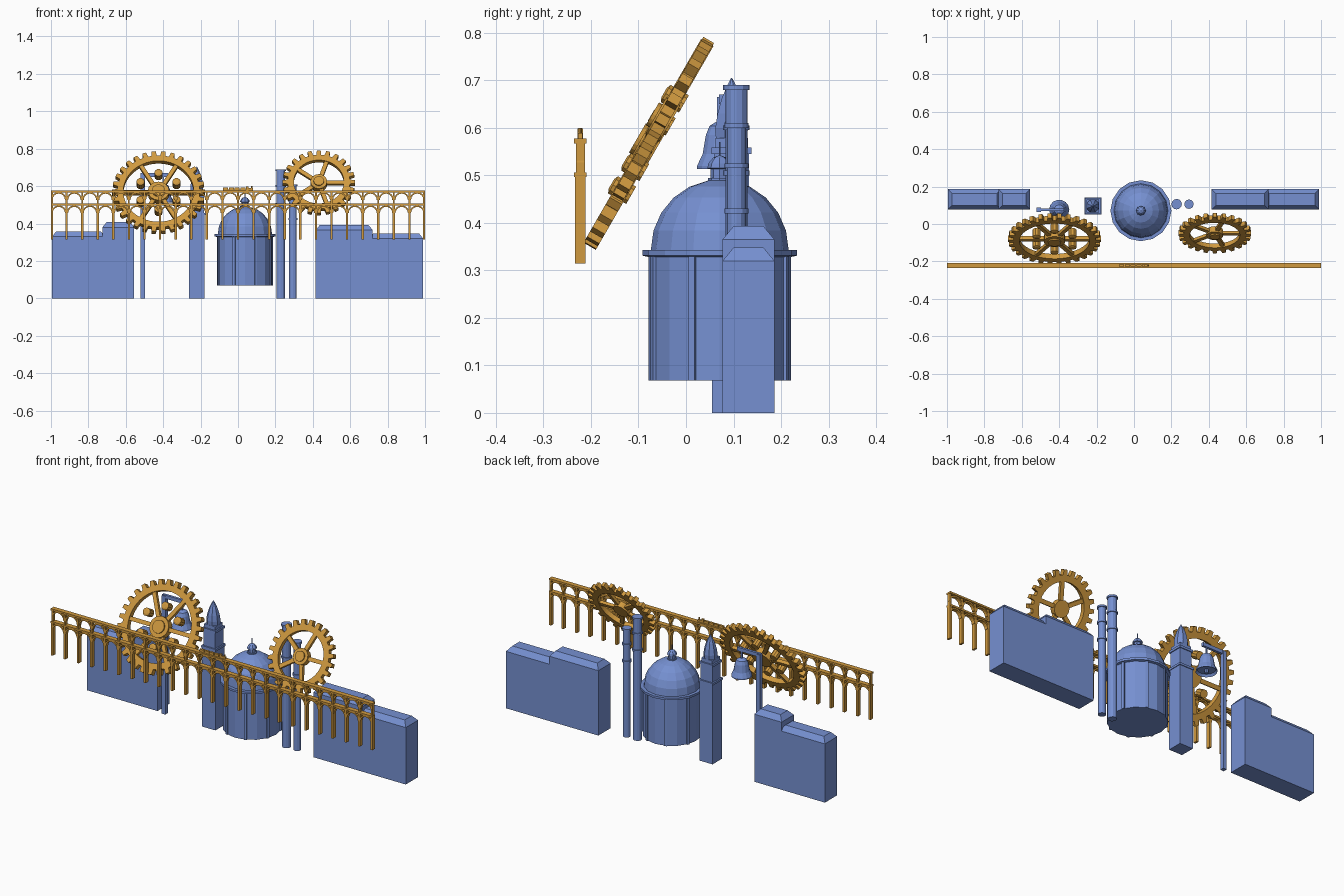
import bpy, bmesh
from math import sin, cos, pi, radians
from mathutils import Matrix, Vector

if "Cube" in bpy.data.objects:
    bpy.data.objects.remove(bpy.data.objects["Cube"])


def material(name, rgb):
    m = bpy.data.materials.new(name)
    m.diffuse_color = (*rgb, 1)
    m.use_nodes = True
    m.node_tree.nodes["Principled BSDF"].inputs["Base Color"].default_value = m.diffuse_color
    return m


BLUE = material("slate_blue", (0.18, 0.28, 0.64))
GOLD = material("brass", (0.63, 0.32, 0.05))


def finish(name, bm, mat, matrix=Matrix()):
    bmesh.ops.recalc_face_normals(bm, faces=bm.faces)
    me = bpy.data.meshes.new(name)
    bm.to_mesh(me)
    bm.free()
    me.materials.append(mat)
    ob = bpy.data.objects.new(name, me)
    ob.matrix_world = matrix
    bpy.context.collection.objects.link(ob)
    return ob


def box(bm, x0, x1, y0, y1, z0, z1, inset=0.0):
    """Box, optionally with the top drawn in by inset."""
    lo = [(x0, y0), (x1, y0), (x1, y1), (x0, y1)]
    i = inset
    hi = [(x0 + i, y0 + i), (x1 - i, y0 + i), (x1 - i, y1 - i), (x0 + i, y1 - i)]
    a = [bm.verts.new((*p, z0)) for p in lo]
    b = [bm.verts.new((*p, z1)) for p in hi]
    bm.faces.new(a)
    bm.faces.new(b)
    for k in range(4):
        n = (k + 1) % 4
        bm.faces.new((a[k], a[n], b[n], b[k]))


def lathe(bm, profile, sides, cx=0, cy=0, turn=0.0):
    """Closed solid of revolution from (radius, z) points."""
    rings = [[bm.verts.new((cx + r * cos(turn + 2 * pi * k / sides),
                            cy + r * sin(turn + 2 * pi * k / sides), z))
              for k in range(sides)] for r, z in profile]
    for a, b in zip(rings, rings[1:]):
        for k in range(sides):
            n = (k + 1) % sides
            bm.faces.new((a[k], a[n], b[n], b[k]))
    bm.faces.new(rings[0])
    bm.faces.new(rings[-1])


def strip(bm, outer, inner, depth, closed):
    """Band between two point lists, extruded by the depth vector."""
    d = Vector(depth)
    loops = [[bm.verts.new(Vector(p) + o) for p in pts]
             for pts, o in ((outer, d * 0), (inner, d * 0), (inner, d), (outer, d))]
    n = len(outer)
    for k in range(n if closed else n - 1):
        j = (k + 1) % n
        for s in range(4):
            a, b = loops[s], loops[(s + 1) % 4]
            bm.faces.new((a[k], a[j], b[j], b[k]))
    if not closed:
        for k in (0, n - 1):
            bm.faces.new([l[k] for l in loops])


# Stepped side buildings with bevelled roofs: x0, x1, eave height
for name, blocks in {
    "left_building": [(-0.995, -0.71, 0.33), (-0.725, -0.555, 0.38)],
    "right_building": [(0.415, 0.72, 0.365), (0.70, 0.99, 0.32)],
}.items():
    bm = bmesh.new()
    for x0, x1, z in blocks:
        box(bm, x0, x1, 0.077, 0.186, 0, z)
        box(bm, x0, x1, 0.077, 0.186, z, z + 0.028, 0.023)
    finish(name, bm, BLUE)

# Square tower with cornices and pointed spire
bm = bmesh.new()
tx, ty = -0.22, 0.096
for h, z0, z1 in ((0.041, 0, 0.445), (0.045, 0.445, 0.457), (0.037, 0.457, 0.545),
                  (0.042, 0.545, 0.558), (0.034, 0.558, 0.578)):
    box(bm, tx - h, tx + h, ty - h, ty + h, z0, z1)
finish("tower", bm, BLUE)
bm = bmesh.new()
lathe(bm, [(0.036, 0.578), (0.037, 0.60), (0.032, 0.63), (0.023, 0.66), (0.012, 0.685),
           (0.001, 0.705)], 8, tx, ty, pi / 8)
finish("tower_spire", bm, BLUE)

# Domed hall with drum, pilasters, cornice and lantern
dx, dy = 0.037, 0.071
bm = bmesh.new()
lathe(bm, [(0.150, 0.068), (0.150, 0.328), (0.163, 0.331), (0.163, 0.343), (0.145, 0.343)],
      16, dx, dy)
finish("dome_drum", bm, BLUE)
bm = bmesh.new()
dome = [(0.145 * cos(radians(a)), 0.343 + 0.148 * sin(radians(a))) for a in range(0, 81, 16)]
lathe(bm, dome + [(0.01, 0.491)], 16, dx, dy)
finish("dome", bm, BLUE)
bm = bmesh.new()
lathe(bm, [(0.025, 0.48), (0.025, 0.494), (0.019, 0.494), (0.019, 0.513), (0.026, 0.515),
           (0.024, 0.525), (0.014, 0.537), (0.002, 0.542), (0.002, 0.57)], 8, dx, dy)
finish("dome_lantern", bm, BLUE)
bm = bmesh.new()
for k in range(8):
    start = len(bm.verts)
    box(bm, 0.14, 0.155, -0.007, 0.007, 0.068, 0.331)
    bm.verts.ensure_lookup_table()
    m = Matrix.Translation((dx, dy, 0)) @ Matrix.Rotation(radians(22.5 + 45 * k), 4, 'Z')
    bmesh.ops.transform(bm, matrix=m, verts=bm.verts[start:])
finish("drum_pilasters", bm, BLUE)

# Chimneys with collars
for name, x, y, r, top in (("tall_chimney", 0.228, 0.106, 0.023, 0.69),
                           ("short_chimney", 0.294, 0.106, 0.020, 0.61)):
    bm = bmesh.new()
    prof = [(r, 0)]
    for z in (top - 0.19, top - 0.095, top - 0.01):
        prof += [(r, z), (r + 0.005, z), (r + 0.005, z + 0.01), (r, z + 0.01)]
    lathe(bm, prof[:-1], 12, x, y)
    finish(name, bm, BLUE)

# Bell on its gallows post
bm = bmesh.new()
box(bm, -0.52, -0.498, 0.065, 0.087, 0, 0.665)
box(bm, -0.52, -0.375, 0.069, 0.083, 0.65, 0.67)
box(bm, -0.404, -0.396, 0.072, 0.080, 0.60, 0.655)
finish("bell_post", bm, BLUE)
bm = bmesh.new()
lathe(bm, [(0.045, 0.525), (0.054, 0.513), (0.054, 0.52), (0.042, 0.545), (0.035, 0.585),
           (0.027, 0.604), (0.012, 0.613)], 14, -0.40, 0.076)
lathe(bm, [(0.01, 0.505), (0.01, 0.53)], 8, -0.40, 0.076)
finish("bell", bm, BLUE)


# Cog wheels leaning back by thirty degrees
def gear(name, loc, R, teeth, spokes, thick, pegs):
    bm = bmesh.new()
    root, inner, h = R - 0.027, R - 0.06, thick / 2
    outer, hole = [], []
    for k in range(teeth):
        for f, r in ((-0.30, root), (-0.2, R), (0.2, R), (0.30, root)):
            a = 2 * pi * (k + f) / teeth
            outer.append((r * cos(a), r * sin(a), -h))
            hole.append((inner * cos(a), inner * sin(a), -h))
    strip(bm, outer, hole, (0, 0, thick), True)
    for k in range(spokes):
        start = len(bm.verts)
        box(bm, 0.02, inner + 0.008, -0.011, 0.011, -h * 0.65, h * 0.65)
        bm.verts.ensure_lookup_table()
        bmesh.ops.rotate(bm, verts=bm.verts[start:],
                         matrix=Matrix.Rotation(2 * pi * k / spokes, 3, 'Z'))
    hub = R * 0.23
    lathe(bm, [(hub, -h - 0.004), (hub, h + 0.004), (hub * 0.62, h + 0.004),
               (hub * 0.62, h + 0.012)], 16)
    if pegs:
        for k in range(6):
            a = radians(30 + 60 * k)
            lathe(bm, [(0.022, -0.022), (0.022, 0.022), (0.012, 0.026)], 10,
                  0.111 * cos(a), 0.111 * sin(a))
    finish(name, bm, GOLD, Matrix.Translation(loc) @ Matrix.Rotation(radians(60), 4, 'X'))


gear("large_gear", (-0.425, -0.079, 0.565), 0.248, 30, 6, 0.03, True)
gear("small_gear", (0.432, -0.049, 0.617), 0.194, 24, 5, 0.026, False)

# Two-tier viaduct: rails, legs and arches
bays, by = 24, -0.2225
step = 2 / bays
bm = bmesh.new()
box(bm, -1, 1, by - 0.0135, by + 0.0135, 0.496, 0.506)
box(bm, -1, 1, by - 0.0135, by + 0.0135, 0.567, 0.577)
finish("viaduct_decks", bm, GOLD)
bm = bmesh.new()
for k in range(bays + 1):
    x = max(-0.994, min(0.994, -1 + k * step))
    box(bm, x - 0.006, x + 0.006, by - 0.0115, by + 0.0115, 0.314, 0.497)
    box(bm, x - 0.0045, x + 0.0045, by - 0.0095, by + 0.0095, 0.505, 0.568)
finish("viaduct_legs", bm, GOLD)
bm = bmesh.new()
for k in range(bays):
    x = -1 + (k + 0.5) * step
    for z, d in ((0.456, 0.021), (0.527, 0.017)):
        arcs = [[(x + r * cos(pi * i / 8), by - d / 2, z + r * sin(pi * i / 8))
                 for i in range(9)] for r in (0.041, 0.033)]
        strip(bm, *arcs, (0, d, 0), False)
finish("viaduct_arches", bm, GOLD)

# Little train on the upper deck
bm = bmesh.new()
for k in range(4):
    x = -0.08 + k * 0.031
    box(bm, x, x + 0.027, by - 0.006, by + 0.006, 0.579, 0.593)
box(bm, 0.044, 0.056, by - 0.006, by + 0.006, 0.577, 0.598)
box(bm, 0.056, 0.08, by - 0.005, by + 0.005, 0.577, 0.589)
lathe(bm, [(0.003, 0.588), (0.004, 0.60)], 8, 0.073, by)
box(bm, -0.08, 0.08, by - 0.003, by + 0.003, 0.577, 0.581)
finish("train", bm, GOLD)
